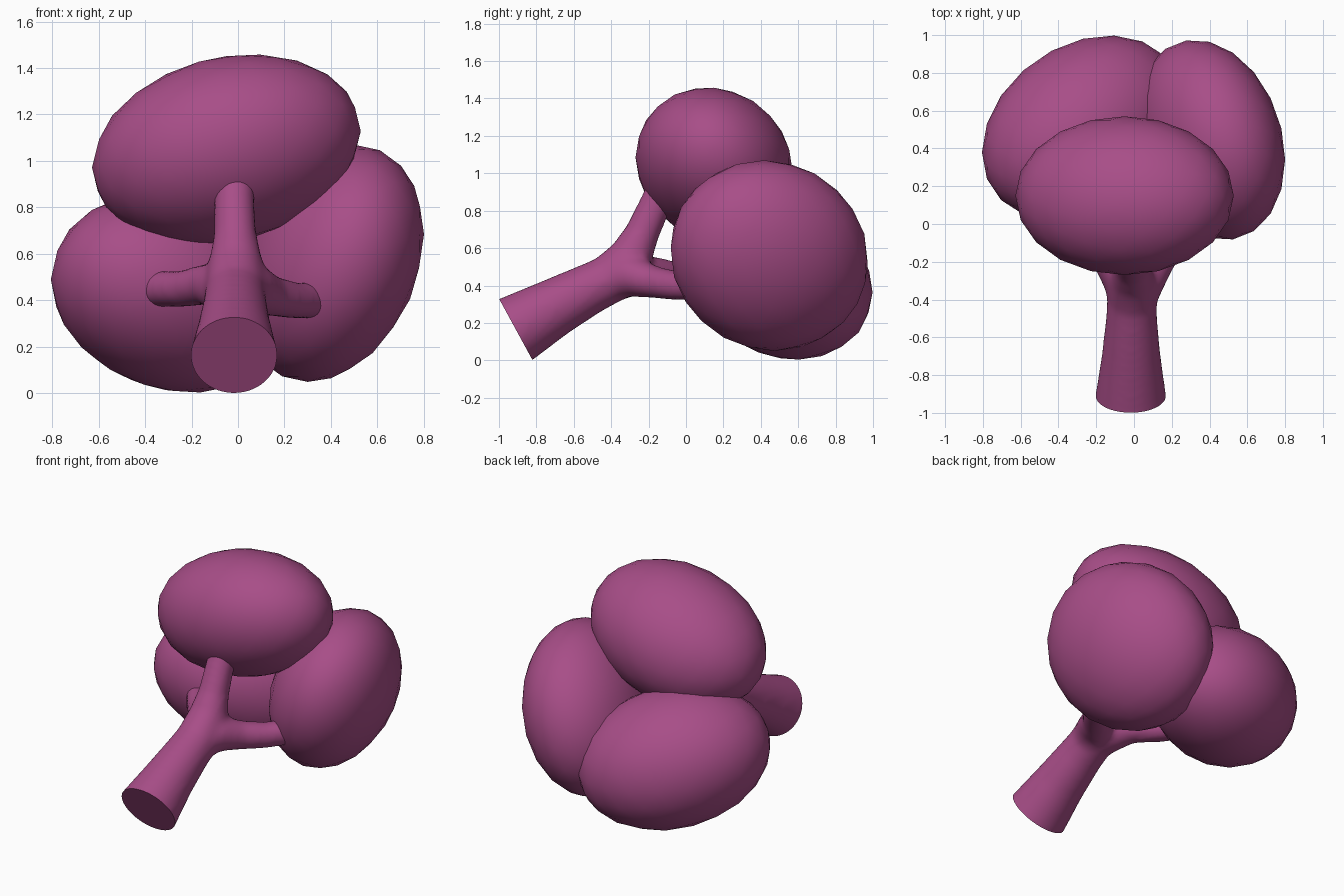
import bpy, bmesh, math
from mathutils import Vector, Matrix, Quaternion

if "Cube" in bpy.data.objects:
    bpy.data.objects.remove(bpy.data.objects["Cube"])

plum = bpy.data.materials.new("plum")
plum.diffuse_color = (0.39, 0.075, 0.245, 1)
plum.use_nodes = True
plum.node_tree.nodes["Principled BSDF"].inputs["Base Color"].default_value = plum.diffuse_color


def add_object(name, bm):
    bmesh.ops.recalc_face_normals(bm, faces=bm.faces)
    mesh = bpy.data.meshes.new(name)
    bm.to_mesh(mesh)
    bm.free()
    mesh.materials.append(plum)
    ob = bpy.data.objects.new(name, mesh)
    bpy.context.collection.objects.link(ob)
    return ob


def crown(name, centre, half, tilt):
    """Tilted ellipsoid: half extents on x, y, z and xy, xz, yz lean terms."""
    xx, yy, zz = (h * h for h in half)
    xy, xz, yz = tilt
    a = math.sqrt(xx)
    b, c = xy / a, xz / a
    d = math.sqrt(yy - b * b)
    e = (yz - b * c) / d
    f = math.sqrt(zz - c * c - e * e)
    shape = Matrix(((a, 0, 0), (b, d, 0), (c, e, f)))
    bm = bmesh.new()
    bmesh.ops.create_icosphere(bm, subdivisions=3, radius=1)
    for v in bm.verts:
        v.co = shape @ v.co + Vector(centre)
    for face in bm.faces:
        face.smooth = True
    return add_object(name, bm)


def tube(bm, path, sides=20):
    """Closed loft through (x, y, z, radius) stations."""
    pts = [Vector(p[:3]) for p in path]
    rings, last, rot = [], None, None
    for i, p in enumerate(pts):
        t = (pts[min(i + 1, len(pts) - 1)] - pts[max(i - 1, 0)]).normalized()
        if last is None:
            rot = Vector((0, 0, 1)).rotation_difference(t)
        else:
            rot = last.rotation_difference(t) @ rot
        last = t
        ring = []
        for k in range(sides):
            ang = 2 * math.pi * k / sides
            off = Vector((math.cos(ang), math.sin(ang), 0)) * path[i][3]
            ring.append(bm.verts.new(p + rot @ off))
        rings.append(ring)
    for r0, r1 in zip(rings, rings[1:]):
        for k in range(sides):
            n = (k + 1) % sides
            bm.faces.new((r0[k], r0[n], r1[n], r1[k]))
    bm.faces.new(rings[0][::-1])
    bm.faces.new(rings[-1])


# Three rounded crowns
crown("top_crown", (-0.05, 0.15, 1.05), (0.578, 0.42, 0.41), (0, 0.045, -0.015))
crown("right_crown", (0.40, 0.445, 0.56), (0.40, 0.53, 0.51), (-0.042, 0.05, -0.015))
crown("left_crown", (-0.27, 0.508, 0.435), (0.535, 0.49, 0.432), (0.069, -0.03, -0.035))

# Trunk and branches
bm = bmesh.new()
tube(bm, [(-0.017, -1.0, 0.117, 0.20), (-0.017, -0.91, 0.165, 0.188),
          (-0.015, -0.70, 0.285, 0.157), (-0.013, -0.50, 0.39, 0.136),
          (-0.01, -0.33, 0.47, 0.128), (-0.01, -0.25, 0.50, 0.10)])
tube(bm, [(-0.012, -0.46, 0.41, 0.12), (-0.01, -0.37, 0.47, 0.13),
          (-0.01, -0.29, 0.56, 0.118), (-0.012, -0.235, 0.68, 0.093),
          (-0.015, -0.18, 0.80, 0.088), (-0.015, -0.06, 1.05, 0.085)])
for side, tip_z in ((1, 0.40), (-1, 0.45)):
    tube(bm, [(-0.01, -0.42, 0.43, 0.12), (0.055 * side, -0.29, 0.455, 0.115),
              (0.14 * side, -0.18, tip_z + 0.02, 0.088),
              (0.24 * side, -0.06, tip_z, 0.08),
              (0.38 * side, 0.14, tip_z, 0.08)])
raw = add_object("raw_trunk", bm)

# Blend the tubes into one smooth body
remesh = raw.modifiers.new("blend", "REMESH")
remesh.mode = "VOXEL"
remesh.voxel_size = 0.02
soften = raw.modifiers.new("soften", "SMOOTH")
soften.factor = 0.5
soften.iterations = 10
bpy.context.view_layer.update()
blended = raw.evaluated_get(bpy.context.evaluated_depsgraph_get()).to_mesh()
bm = bmesh.new()
bm.from_mesh(blended)
bpy.data.objects.remove(raw)

# Flat sawn end
cut = bmesh.ops.bisect_plane(
    bm, geom=bm.verts[:] + bm.edges[:] + bm.faces[:],
    plane_co=(0, -0.91, 0.165), plane_no=(0, -0.878, -0.479), clear_outer=True)
rim = [g for g in cut["geom_cut"] if isinstance(g, bmesh.types.BMEdge)]
bmesh.ops.holes_fill(bm, edges=rim, sides=0)
trunk = add_object("trunk", bm)

bpy.ops.object.select_all(action="DESELECT")
trunk.select_set(True)
bpy.context.view_layer.objects.active = trunk
bpy.ops.object.shade_smooth_by_angle(angle=math.radians(40))
